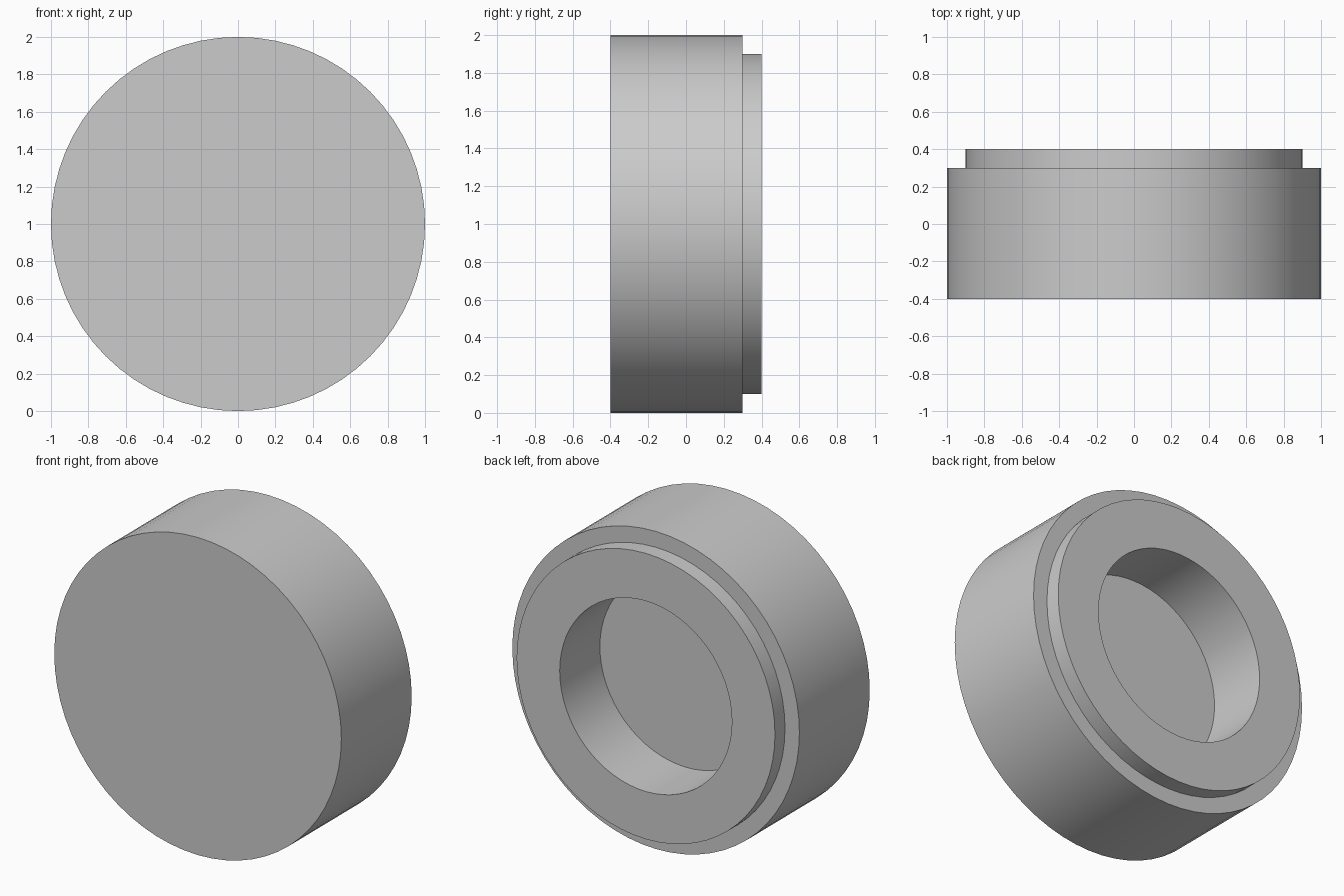
import bpy, bmesh, math
from mathutils import Vector

default = bpy.data.objects.get("Cube")
if default:
    bpy.data.objects.remove(default, do_unlink=True)

# Plain grey material
grey = bpy.data.materials.new("light_grey")
grey.use_nodes = True
colour = (0.6, 0.6, 0.6, 1.0)
grey.diffuse_color = colour
grey.node_tree.nodes["Principled BSDF"].inputs["Base Color"].default_value = colour


def lathe(name, profile, centre, steps):
    """Turn a (radius, y) profile around the y axis through centre."""
    bm = bmesh.new()
    verts = [bm.verts.new(centre + Vector((r, y, 0))) for r, y in profile]
    edges = [bm.edges.new(pair) for pair in zip(verts, verts[1:])]
    bmesh.ops.spin(bm, geom=verts + edges, cent=centre, axis=(0, 1, 0),
                   angle=math.tau, steps=steps)
    bmesh.ops.remove_doubles(bm, verts=bm.verts[:], dist=0.0001)
    bmesh.ops.recalc_face_normals(bm, faces=bm.faces[:])
    mesh = bpy.data.meshes.new(name)
    bm.to_mesh(mesh)
    bm.free()
    mesh.materials.append(grey)
    obj = bpy.data.objects.new(name, mesh)
    bpy.context.collection.objects.link(obj)
    bpy.ops.object.select_all(action="DESELECT")
    obj.select_set(True)
    bpy.context.view_layer.objects.active = obj
    bpy.ops.object.shade_smooth_by_angle(angle=math.radians(30))
    return obj


# Round cap: flat front, stepped rim at the back, blind bore from the back
front, shoulder, back, bore_floor = -0.4, 0.3, 0.4, 0.0
outer, step, bore = 1.0, 0.9, 0.6
lathe("stepped_cap",
      [(0, front), (outer, front), (outer, shoulder), (step, shoulder),
       (step, back), (bore, back), (bore, bore_floor), (0, bore_floor)],
      Vector((0, 0, 1)), 64)
